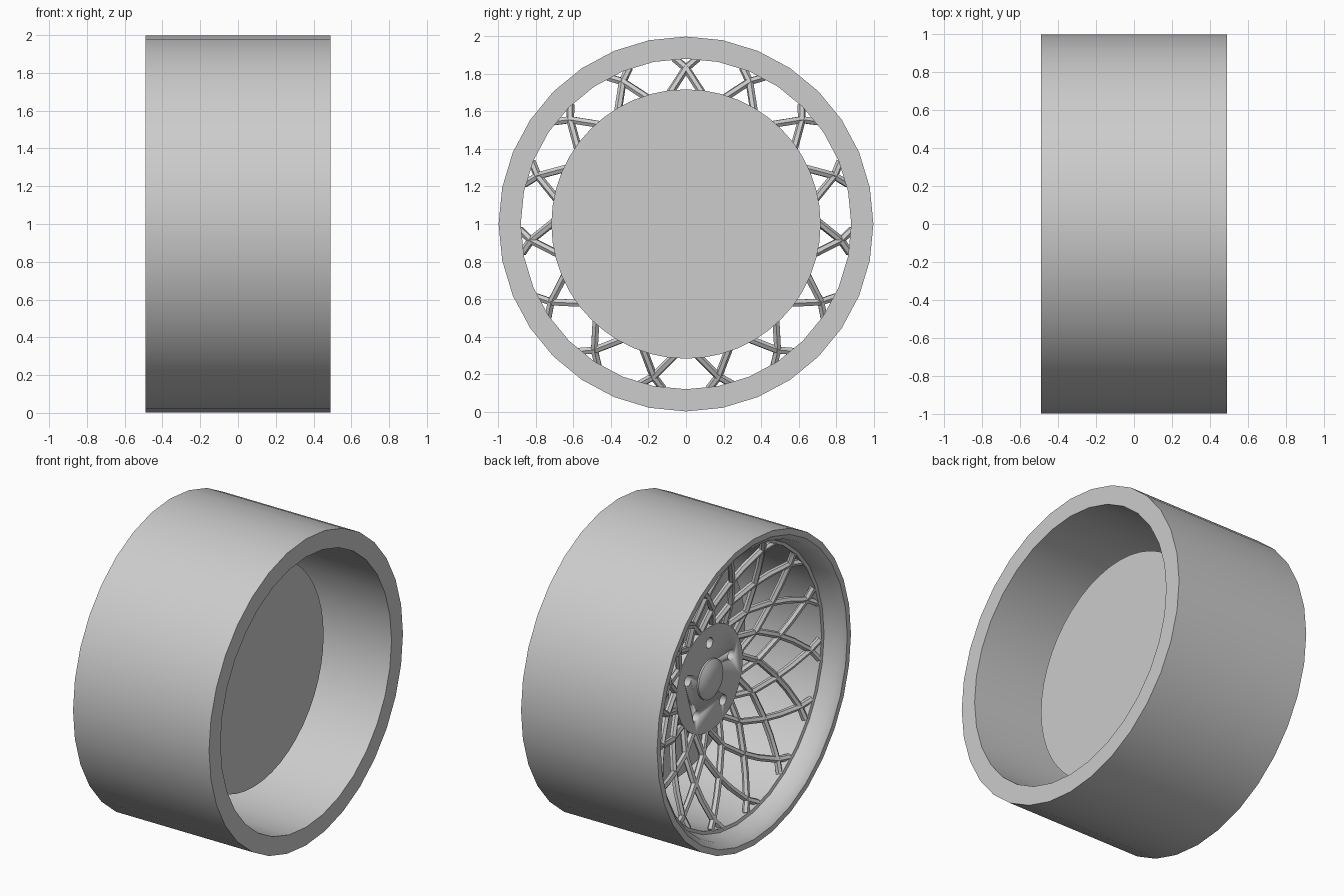
import bpy, bmesh, math

if "Cube" in bpy.data.objects:
    bpy.data.objects.remove(bpy.data.objects["Cube"])

grey = bpy.data.materials.new("light_grey")
grey.diffuse_color = (0.604, 0.604, 0.604, 1)
grey.use_nodes = True
grey.node_tree.nodes["Principled BSDF"].inputs["Base Color"].default_value = grey.diffuse_color


def finish(name, bm, angle=35, merge_flat=False):
    bmesh.ops.remove_doubles(bm, verts=bm.verts, dist=1e-5)
    bmesh.ops.recalc_face_normals(bm, faces=bm.faces)
    if merge_flat:
        bmesh.ops.dissolve_limit(bm, angle_limit=math.radians(1),
                                 verts=bm.verts, edges=bm.edges)
    me = bpy.data.meshes.new(name)
    bm.to_mesh(me)
    bm.free()
    me.materials.append(grey)
    ob = bpy.data.objects.new(name, me)
    bpy.context.collection.objects.link(ob)
    bpy.ops.object.select_all(action='DESELECT')
    ob.select_set(True)
    bpy.context.view_layer.objects.active = ob
    bpy.ops.object.shade_smooth_by_angle(angle=math.radians(angle))
    return ob


def lathe(name, profile, sides=32, closed=False, y=0.0, z=1.0, merge_flat=False):
    """Spin (x, radius) points around an axis parallel to x."""
    bm = bmesh.new()
    rings = []
    for i in range(sides):
        a = 2 * math.pi * i / sides
        rings.append([bm.verts.new((x, y + r * math.sin(a), z + r * math.cos(a)))
                      for x, r in profile])
    n = len(profile)
    for i in range(sides):
        p, q = rings[i], rings[(i + 1) % sides]
        for j in range(n if closed else n - 1):
            k = (j + 1) % n
            bm.faces.new((p[j], p[k], q[k], q[j]))
    return finish(name, bm, merge_flat=merge_flat)


# Outer barrel with stepped lip on the spoke side
lathe("rim_barrel", [(0.49, 0.998), (0.49, 0.88), (-0.36, 0.88), (-0.365, 0.90),
                     (-0.46, 0.925), (-0.49, 0.96), (-0.49, 0.998)], closed=True)

# Brake disc and the hub behind the spokes
lathe("brake_disc", [(0.115, 0), (0.115, 0.717), (0.075, 0.717), (0.075, 0)], 48)
lathe("hub_core", [(0.09, 0), (0.09, 0.16), (-0.14, 0.16), (-0.14, 0)])

# Hub plate with five bolt holes
plate = lathe("hub_plate", [(-0.11, 0), (-0.11, 0.34), (-0.17, 0.34), (-0.17, 0)], 30,
              merge_flat=True)
for i in range(5):
    a = 2 * math.pi * i / 5
    cutter = lathe("hole_cutter", [(-0.3, 0), (-0.3, 0.034), (0, 0.034), (0, 0)], 16,
                   y=0.235 * math.sin(a), z=1 + 0.235 * math.cos(a), merge_flat=True)
    cutter.hide_render = True
    mod = plate.modifiers.new("hole", 'BOOLEAN')
    mod.operation = 'DIFFERENCE'
    mod.object = cutter
    bpy.context.view_layer.objects.active = plate
    bpy.ops.object.modifier_apply(modifier=mod.name)
    bpy.data.objects.remove(cutter, do_unlink=True)

# Domed centre cap
lathe("centre_cap", [(-0.15, 0.13), (-0.18, 0.128), (-0.197, 0.10),
                     (-0.208, 0.06), (-0.212, 0)], 24)

# Swept mesh spokes: (radius, sweep in degrees, x)
PATH = [(0.885, -4, -0.345), (0.83, 0, -0.315), (0.71, 6.5, -0.27),
        (0.60, 13.5, -0.23), (0.48, 23, -0.19), (0.31, 37, -0.14)]


def spokes(name, side):
    cu = bpy.data.curves.new(name, 'CURVE')
    cu.dimensions = '3D'
    cu.bevel_depth = 0.021
    cu.bevel_resolution = 1
    cu.use_fill_caps = True
    for i in range(15):
        sp = cu.splines.new('POLY')
        sp.points.add(len(PATH) - 1)
        for pt, (r, deg, x) in zip(sp.points, PATH):
            a = math.radians(24 * i + side * deg)
            pt.co = (x, r * math.sin(a), 1 + r * math.cos(a), 1)
    tmp = bpy.data.objects.new(name + "_curve", cu)
    bpy.context.collection.objects.link(tmp)
    bpy.context.view_layer.update()
    bm = bmesh.new()
    bm.from_mesh(tmp.evaluated_get(bpy.context.evaluated_depsgraph_get()).to_mesh())
    bpy.data.objects.remove(tmp, do_unlink=True)
    finish(name, bm, 50)


spokes("spokes_clockwise", 1)
spokes("spokes_counterclockwise", -1)
